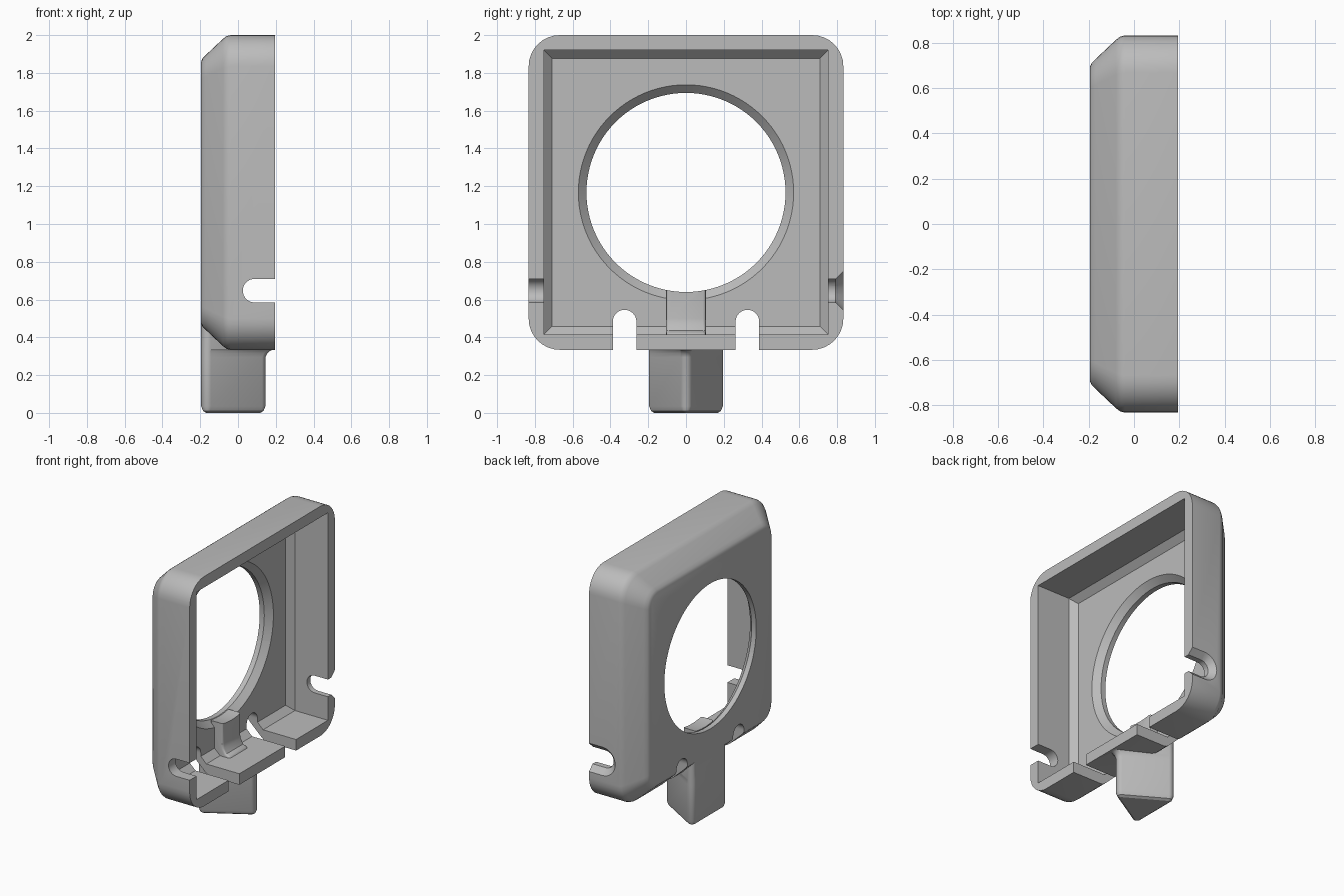
import bpy, bmesh, math
from mathutils import Vector

if "Cube" in bpy.data.objects:
    bpy.data.objects.remove(bpy.data.objects["Cube"])

grey = bpy.data.materials.new("plain grey")
grey.use_nodes = True
colour = (0.5, 0.5, 0.5, 1)
grey.diffuse_color = colour
grey.node_tree.nodes["Principled BSDF"].inputs["Base Color"].default_value = colour

MID = 1.167   # height of the frame centre
HALF = 0.833  # half width of the frame


def ring(centres, r, steps=8):
    """Counter-clockwise outline with a rounded corner about each centre."""
    pts, n = [], len(centres)
    for i, c in enumerate(centres):
        p, q = centres[i - 1], centres[(i + 1) % n]
        a = math.atan2(c[1] - p[1], c[0] - p[0]) - math.pi / 2
        b = math.atan2(q[1] - c[1], q[0] - c[0]) - math.pi / 2
        turn = (b - a) % (2 * math.pi)
        for k in range(steps + 1):
            t = a + turn * k / max(steps, 1)
            pts.append((c[0] + r * math.cos(t), c[1] + r * math.sin(t)))
    return pts


def rectangle(half, r, steps=8):
    h = half - r
    if r == 0:
        return [(-h, MID - h), (h, MID - h), (h, MID + h), (-h, MID + h)]
    return ring([(-h, MID - h), (h, MID - h), (h, MID + h), (-h, MID + h)], r, steps)


def circle(r, n=96):
    return [(r * math.cos(2 * math.pi * k / n), MID + r * math.sin(2 * math.pi * k / n))
            for k in range(n)]


def loft(name, axis, sections):
    """Solid skinned through (position, outline) sections along an axis."""
    place = {"X": lambda a, b, t: (t, a, b),
             "Y": lambda a, b, t: (a, t, b),
             "Z": lambda a, b, t: (a, b, t)}[axis]
    bm = bmesh.new()
    rows = [[bm.verts.new(place(a, b, t)) for a, b in pts] for t, pts in sections]
    n = len(rows[0])
    for lo, hi in zip(rows, rows[1:]):
        for i in range(n):
            j = (i + 1) % n
            bm.faces.new((lo[i], lo[j], hi[j], hi[i]))
    bm.faces.new(rows[0])
    bm.faces.new(rows[-1])
    bmesh.ops.recalc_face_normals(bm, faces=bm.faces)
    mesh = bpy.data.meshes.new(name)
    bm.to_mesh(mesh)
    bm.free()
    mesh.materials.append(grey)
    obj = bpy.data.objects.new(name, mesh)
    bpy.context.collection.objects.link(obj)
    return obj


def apply(obj, mod):
    bpy.context.view_layer.objects.active = obj
    bpy.ops.object.modifier_apply(modifier=mod.name)


def combine(obj, other, operation):
    mod = obj.modifiers.new(operation, "BOOLEAN")
    mod.operation, mod.solver, mod.object = operation, "EXACT", other
    apply(obj, mod)
    bpy.data.objects.remove(other)


# Outer shell: rounded square with a softened chamfer round the closed side
shell = [(0.195, 0, 0.165), (-0.04, 0, 0.165), (-0.06, 0.005, 0.163),
         (-0.08, 0.02, 0.155), (-0.17, 0.105, 0.115), (-0.187, 0.122, 0.105),
         (-0.195, 0.14, 0.095)]
frame = loft("frame", "X", [(x, rectangle(HALF - inset, r)) for x, inset, r in shell])

# Stem: rounded triangular post that flares under the bottom wall
stem_profile = [(0, 0.008, 0), (0.01, 0.025, 0), (0.035, 0.035, 0), (0.295, 0.035, 0),
                (0.315, 0.035, 0.01), (0.328, 0.035, 0.025), (0.337, 0.035, 0.045),
                (0.48, 0.035, 0.045)]
stem = loft("stem", "Z", [
    (z, ring([(-0.16, -0.16), (0.11 + flare, 0), (-0.16, 0.16)], r))
    for z, r, flare in stem_profile])
combine(frame, stem, "UNION")

# Square cavity with a chamfered floor, and the countersink of the round window
cavity = loft("cavity", "X", [(x, rectangle(h, 0)) for x, h in
                              ((0.3, 0.753), (-0.07, 0.753), (-0.115, 0.71))])
combine(frame, cavity, "DIFFERENCE")
window_bevel = loft("window_bevel", "X", [(-0.17, circle(0.515)), (-0.105, circle(0.58))])
combine(frame, window_bevel, "DIFFERENCE")

# Rib joining the window edge to the bottom wall
rib_outline = [(-0.15, 0.39), (0.01, 0.39), (0.01, 0.42), (-0.025, 0.435),
               (-0.045, 0.47), (-0.05, 0.50), (-0.05, 0.68), (-0.15, 0.68)]
rib = loft("rib", "Y", [(y, rib_outline) for y in (-0.105, 0.105)])
bevel = rib.modifiers.new("soft edges", "BEVEL")
bevel.width, bevel.segments, bevel.limit_method = 0.015, 3, "ANGLE"
bevel.angle_limit = math.radians(50)
apply(rib, bevel)
combine(frame, rib, "UNION")

# Round window
window = loft("window", "X", [(x, circle(0.527)) for x in (-0.4, 0.1)])
combine(frame, window, "DIFFERENCE")

# Pair of arched slots through the bottom wall
for side in (-1, 1):
    y = 0.325 * side
    slot = loft("bottom_slot", "X", [(x, ring([(y, 0.2), (y, 0.483)], 0.0625, 16))
                                     for x in (-0.4, 0.4)])
    combine(frame, slot, "DIFFERENCE")

# Open slots in both side walls, countersunk on one outer face
track = [(0.088, 0.647), (0.4, 0.647)]
side_slot = loft("side_slot", "Y", [(y, ring(track, 0.0625, 16)) for y in (-1, 1)])
combine(frame, side_slot, "DIFFERENCE")
countersink = loft("countersink", "Y", [(0.785, ring(track, 0.055, 16)),
                                        (0.885, ring(track, 0.155, 16))])
combine(frame, countersink, "DIFFERENCE")

# Smooth curves, crisp edges
bpy.ops.object.select_all(action="DESELECT")
frame.select_set(True)
bpy.context.view_layer.objects.active = frame
bpy.ops.object.shade_smooth_by_angle(angle=math.radians(30))
